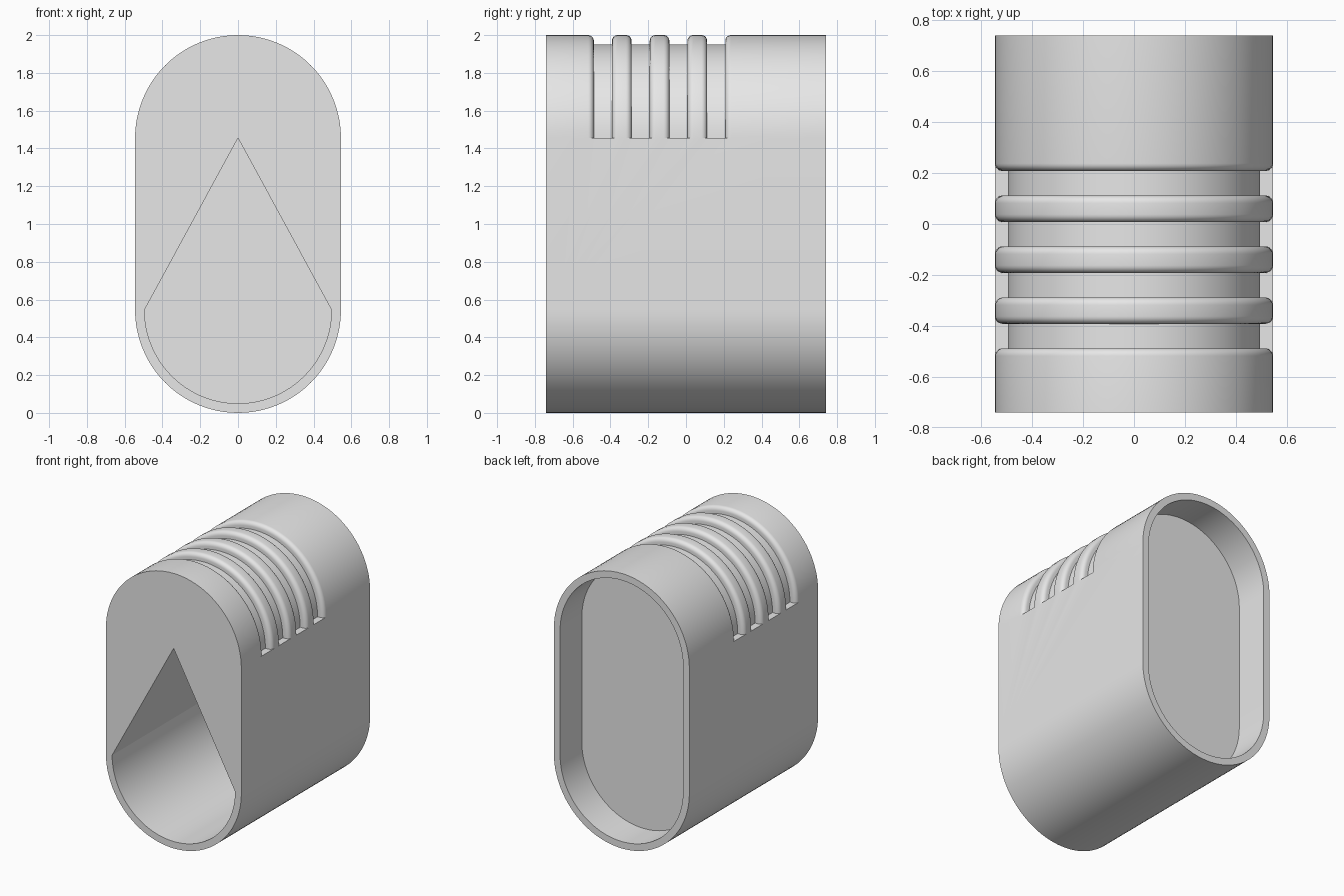
import bpy
import bmesh
from math import sin, cos, pi

if "Cube" in bpy.data.objects:
    bpy.data.objects.remove(bpy.data.objects["Cube"], do_unlink=True)

RADIUS, WALL, HALF_LEN = 0.545, 0.05, 0.74
LOW, HIGH = 0.545, 1.455          # centres of the bottom and top arcs
STEPS = 48

grey = bpy.data.materials.new("plain grey")
grey.use_nodes = True
grey.diffuse_color = (0.8, 0.8, 0.8, 1)
grey.node_tree.nodes["Principled BSDF"].inputs["Base Color"].default_value = grey.diffuse_color


def arc(radius, height, start):
    """Half circle in the xz plane."""
    angles = [start + pi * i / STEPS for i in range(STEPS + 1)]
    return [(radius * cos(a), height + radius * sin(a)) for a in angles]


def loft(name, rings):
    """Closed solid through a row of matching rings, capped at both ends."""
    bm = bmesh.new()
    rows = [[bm.verts.new(p) for p in ring] for ring in rings]
    n = len(rows[0])
    for a, b in zip(rows, rows[1:]):
        for i in range(n):
            j = (i + 1) % n
            bm.faces.new((a[i], a[j], b[j], b[i]))
    bm.faces.new(rows[0])
    bm.faces.new(rows[-1])
    bmesh.ops.recalc_face_normals(bm, faces=bm.faces)
    mesh = bpy.data.meshes.new(name)
    bm.to_mesh(mesh)
    bm.free()
    mesh.materials.append(grey)
    obj = bpy.data.objects.new(name, mesh)
    bpy.context.collection.objects.link(obj)
    return obj


def prism(name, outline, front, back):
    return loft(name, [[(x, y, z) for x, z in outline] for y in (front, back)])


def stadium(radius):
    return arc(radius, HIGH, 0) + arc(radius, LOW, pi)


def groove(centre, half=0.048, fillet=0.03):
    """Half-turn cutter with rounded lips."""
    side = []
    for i in range(7):
        a = pi / 2 * i / 6
        side.append((RADIUS - fillet + fillet * sin(a), half + fillet * (1 - cos(a))))
    side = [(RADIUS - WALL, half)] + side + [(RADIUS + 0.06, half + fillet)]
    profile = [(r, centre + y) for r, y in side]
    profile += [(r, centre - y) for r, y in reversed(side)]
    rings = []
    for i in range(STEPS + 1):
        a = pi * i / STEPS
        rings.append([(r * cos(a), y, HIGH + r * sin(a)) for r, y in profile])
    return loft("groove_cutter", rings)


# Outer shell
body = prism("sleeve_body", stadium(RADIUS), -HALF_LEN, HALF_LEN)

# Back recess, front pointed bore and the four finger grooves
cutters = [prism("back_recess_cutter", stadium(RADIUS - WALL), HALF_LEN - 0.25, HALF_LEN + 0.1)]
bore = arc(RADIUS - WALL, LOW, pi) + [(0, HIGH)]
cutters.append(prism("front_bore_cutter", bore, -HALF_LEN - 0.1, HALF_LEN - 0.3))
cutters += [groove(-0.44 + 0.2 * i) for i in range(4)]

bpy.ops.object.select_all(action="DESELECT")
bpy.context.view_layer.objects.active = body
body.select_set(True)
for cutter in cutters:
    cutter.hide_render = True
    cut = body.modifiers.new("cut", "BOOLEAN")
    cut.operation = "DIFFERENCE"
    cut.solver = "EXACT"
    cut.object = cutter
    bpy.ops.object.modifier_apply(modifier=cut.name)
    bpy.data.objects.remove(cutter, do_unlink=True)

bpy.ops.object.shade_smooth_by_angle()
